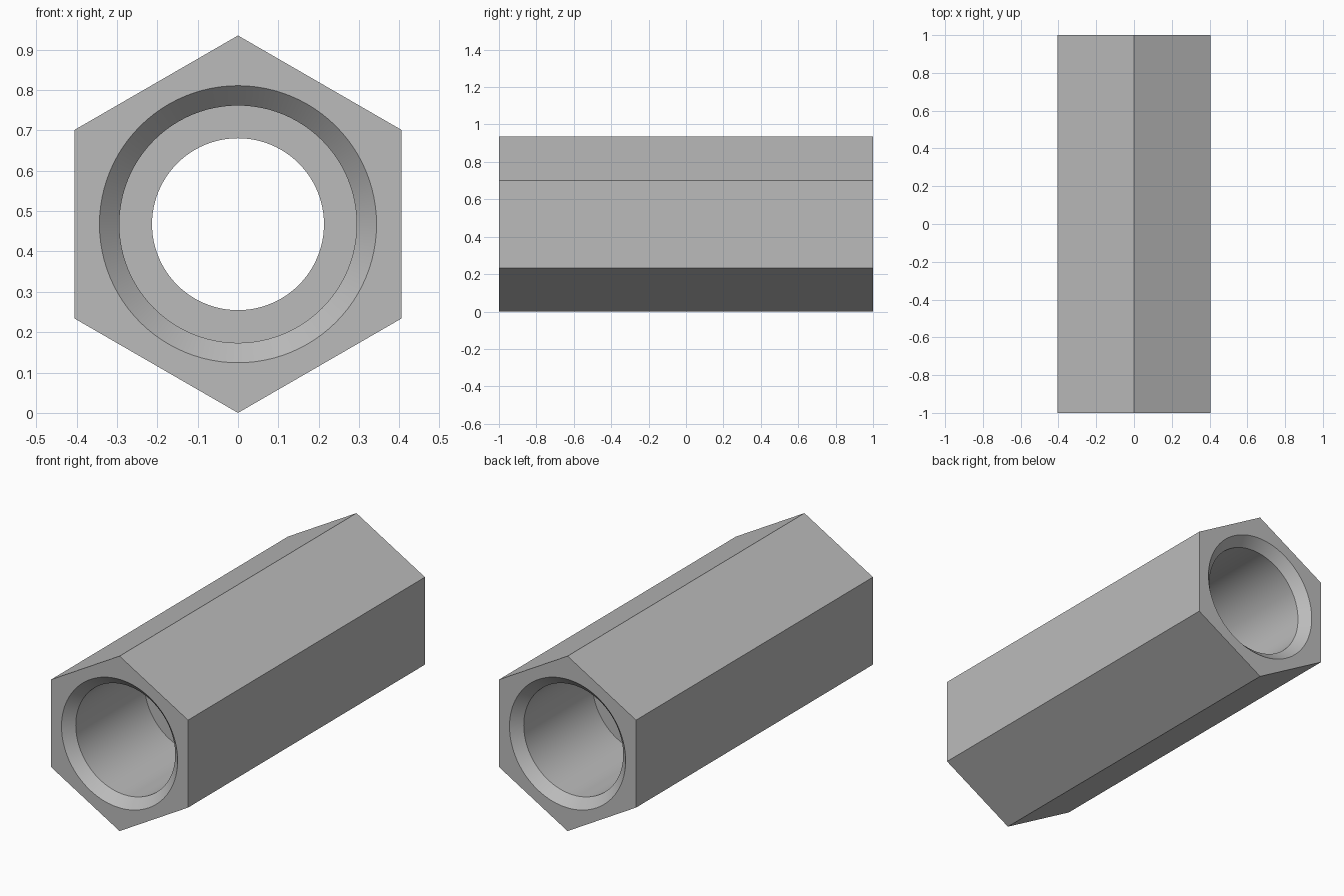
import bpy
import bmesh
import math

cube = bpy.data.objects.get("Cube")
if cube:
    bpy.data.objects.remove(cube, do_unlink=True)

HEX_RADIUS = 0.4675
HALF = 1.0
SEGMENTS = 96


def lathe_y(name, profile, sides, start=0.0):
    """Solid of revolution about the y axis from (radius, y) rings, capped."""
    bm = bmesh.new()
    rings = []
    for r, y in profile:
        angles = [start + math.tau * i / sides for i in range(sides)]
        rings.append([bm.verts.new((r * math.cos(a), y, HEX_RADIUS + r * math.sin(a)))
                      for a in angles])
    for lower, upper in zip(rings, rings[1:]):
        for i in range(sides):
            j = (i + 1) % sides
            bm.faces.new((lower[i], lower[j], upper[j], upper[i]))
    bm.faces.new(rings[0])
    bm.faces.new(rings[-1])
    bmesh.ops.recalc_face_normals(bm, faces=bm.faces)
    mesh = bpy.data.meshes.new(name)
    bm.to_mesh(mesh)
    bm.free()
    obj = bpy.data.objects.new(name, mesh)
    bpy.context.collection.objects.link(obj)
    return obj


# Plain grey metal
steel = bpy.data.materials.new("grey_steel")
steel.use_nodes = True
grey = (0.5, 0.5, 0.5, 1.0)
steel.diffuse_color = grey
steel.node_tree.nodes["Principled BSDF"].inputs["Base Color"].default_value = grey

# Hexagonal body with a corner pointing up
body = lathe_y("hex_sleeve", [(HEX_RADIUS, -HALF), (HEX_RADIUS, HALF)], 6, math.pi / 2)
body.data.materials.append(steel)

# Bore cutter: chamfered mouth, wide counterbore, narrow middle, mirrored along y
chamfer_r, counterbore_r, bore_r = 0.343, 0.294, 0.213
chamfer_depth, counterbore_depth, overshoot = 0.05, 0.63, 0.02
half_profile = [
    (chamfer_r + overshoot, -HALF - overshoot),
    (counterbore_r, -HALF + chamfer_depth),
    (counterbore_r, -HALF + counterbore_depth),
    (bore_r, -HALF + counterbore_depth),
]
profile = half_profile + [(r, -y) for r, y in reversed(half_profile)]
cutter = lathe_y("bore_cutter", profile, SEGMENTS)
cutter.data.materials.append(steel)
cutter.hide_render = True

# Cut the stepped bore through the body
cut = body.modifiers.new("bore", 'BOOLEAN')
cut.operation = 'DIFFERENCE'
cut.solver = 'EXACT'
cut.object = cutter
bpy.ops.object.select_all(action='DESELECT')
body.select_set(True)
bpy.context.view_layer.objects.active = body
bpy.ops.object.modifier_apply(modifier=cut.name)
bpy.data.objects.remove(cutter, do_unlink=True)

# Smooth round walls, crisp edges elsewhere
bpy.ops.object.shade_smooth_by_angle(angle=math.radians(30))
